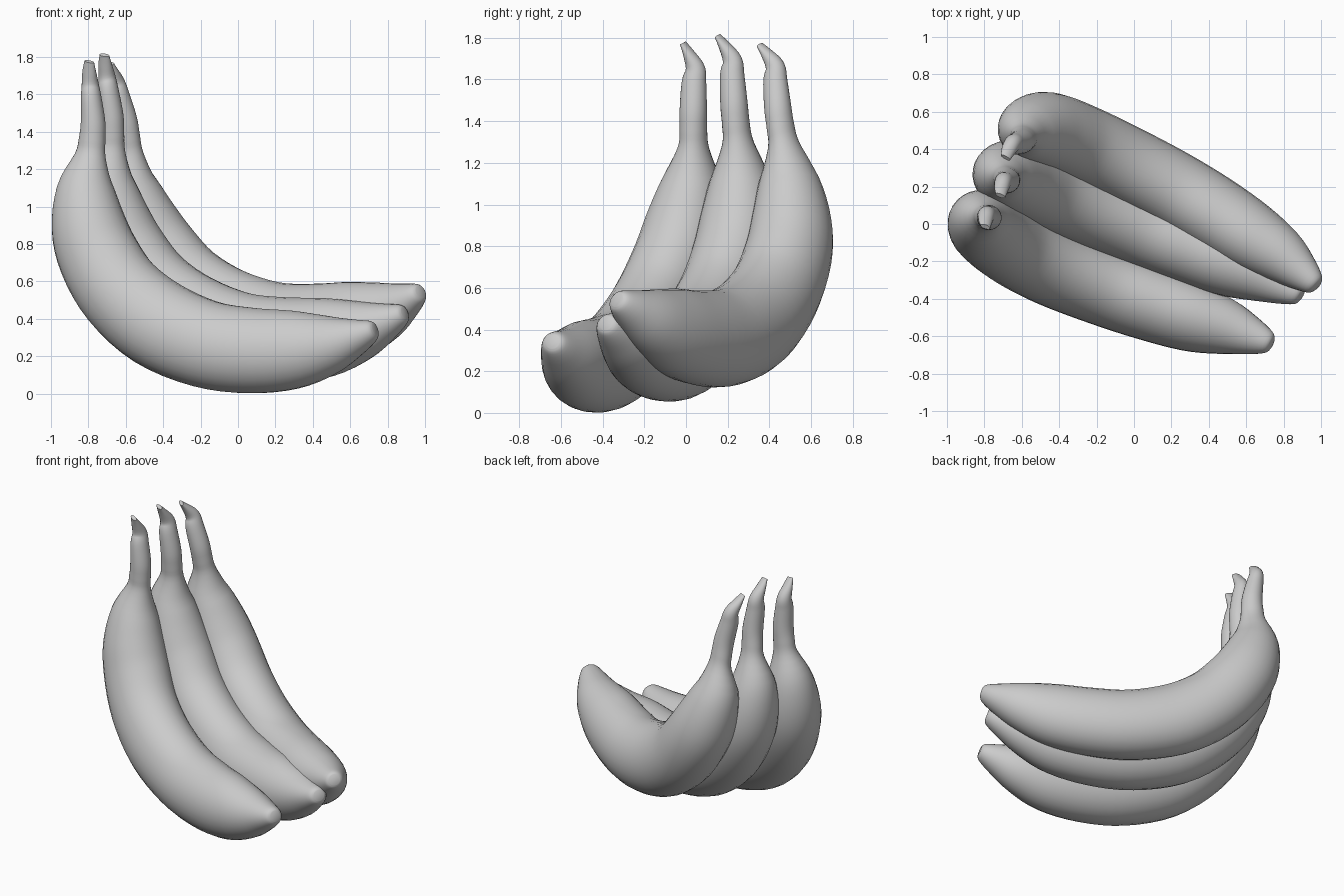
import bpy, bmesh, math
from mathutils import Vector, Matrix

if "Cube" in bpy.data.objects:
    bpy.data.objects.remove(bpy.data.objects["Cube"])

peel = bpy.data.materials.new("plain grey")
peel.diffuse_color = (0.6, 0.6, 0.6, 1)
peel.use_nodes = True
peel.node_tree.nodes["Principled BSDF"].inputs["Base Color"].default_value = peel.diffuse_color

# Spine stations of one banana, stem tip to blossom end: x, y, z
SPINE = [(-.795, -.015, 1.775), (-.795, .015, 1.72), (-.79, .045, 1.65), (-.785, .038, 1.58),
         (-.775, .035, 1.45), (-.78, .035, 1.36), (-.79, .035, 1.27), (-.815, .025, 1.10),
         (-.80, -.005, .91), (-.745, -.05, .735), (-.625, -.135, .54), (-.43, -.235, .375),
         (-.175, -.335, .265), (.07, -.42, .23), (.305, -.497, .235), (.49, -.55, .262),
         (.63, -.60, .303), (.715, -.632, .335), (.735, -.64, .342)]
# Cross-section radii: within the bend plane, across it
RADII = [(.028, .012), (.038, .028), (.046, .048), (.055, .06), (.066, .066), (.072, .066),
         (.085, .075), (.155, .145), (.20, .19), (.22, .205), (.23, .208), (.24, .208),
         (.235, .205), (.23, .20), (.21, .185), (.16, .15), (.10, .102), (.058, .062), (.035, .035)]
SIDES, STEPS = 28, 4


def spline(vals):
    """Smooth interpolation through a list of vectors."""
    out = []
    for i in range(len(vals) - 1):
        p0, p1 = vals[max(i - 1, 0)], vals[i]
        p2, p3 = vals[i + 1], vals[min(i + 2, len(vals) - 1)]
        for s in range(STEPS):
            t = s / STEPS
            out.append(0.5 * (2 * p1 + (p2 - p0) * t + (2 * p0 - 5 * p1 + 4 * p2 - p3) * t * t
                              + (3 * p1 - p0 - 3 * p2 + p3) * t ** 3))
    return out + [vals[-1]]


def frame(stem, end, belly):
    """Placement from the stem base, blossom end and lowest belly direction."""
    stem, end, belly = Vector(stem), Vector(end), Vector(belly)
    e1 = (end - stem).normalized()
    e2 = (belly - e1 * belly.dot(e1)).normalized()
    e3 = e1.cross(e2)
    m = Matrix((e1, e2, e3)).transposed().to_4x4()
    m.translation = (stem + end) / 2
    return m


BASE = frame((-.79, .035, 1.27), (.715, -.63, .335), (-.26, .01, -.48))


def banana(name, place, lean=(0, 0, 0)):
    """One banana; lean shifts the stem tip, fading out down to the shoulder."""
    pts = spline([Vector(p) for p in SPINE])
    rad = spline([Vector(r) for r in RADII])
    normal = BASE.col[2].to_3d()
    move = place @ BASE.inverted()
    bm = bmesh.new()
    rings = []
    for i, (p, r) in enumerate(zip(pts, rad)):
        t = (pts[min(i + 1, len(pts) - 1)] - pts[max(i - 1, 0)]).normalized()
        side = (normal - t * normal.dot(t)).normalized()
        up = side.cross(t)
        shift = Vector(lean) * max(0, (p.z - 1.15) / .625)
        ring = []
        for k in range(SIDES):
            a = math.tau * k / SIDES
            co = p + up * r.x * math.cos(a) + side * r.y * math.sin(a)
            ring.append(bm.verts.new(move @ co + shift))
        rings.append(ring)
    for a, b in zip(rings, rings[1:]):
        for k in range(SIDES):
            j = (k + 1) % SIDES
            bm.faces.new((a[k], a[j], b[j], b[k]))
    bm.faces.new(rings[0])
    bm.faces.new(rings[-1])
    bmesh.ops.recalc_face_normals(bm, faces=bm.faces)
    me = bpy.data.meshes.new(name)
    bm.to_mesh(me)
    bm.free()
    me.materials.append(peel)
    ob = bpy.data.objects.new(name, me)
    bpy.context.collection.objects.link(ob)
    bpy.ops.object.select_all(action='DESELECT')
    ob.select_set(True)
    bpy.context.view_layer.objects.active = ob
    bpy.ops.object.shade_smooth_by_angle(angle=math.radians(50))


# The bunch: one banana shape placed three times
banana("front_banana", BASE)
banana("middle_banana", frame((-.69, .24, 1.285), (.87, -.37, .425), (-.18, .09, -.50)), (.045, .035, .035))
banana("back_banana", frame((-.60, .455, 1.275), (.96, -.315, .535), (-.115, .19, -.51)), (.065, .065, .035))
